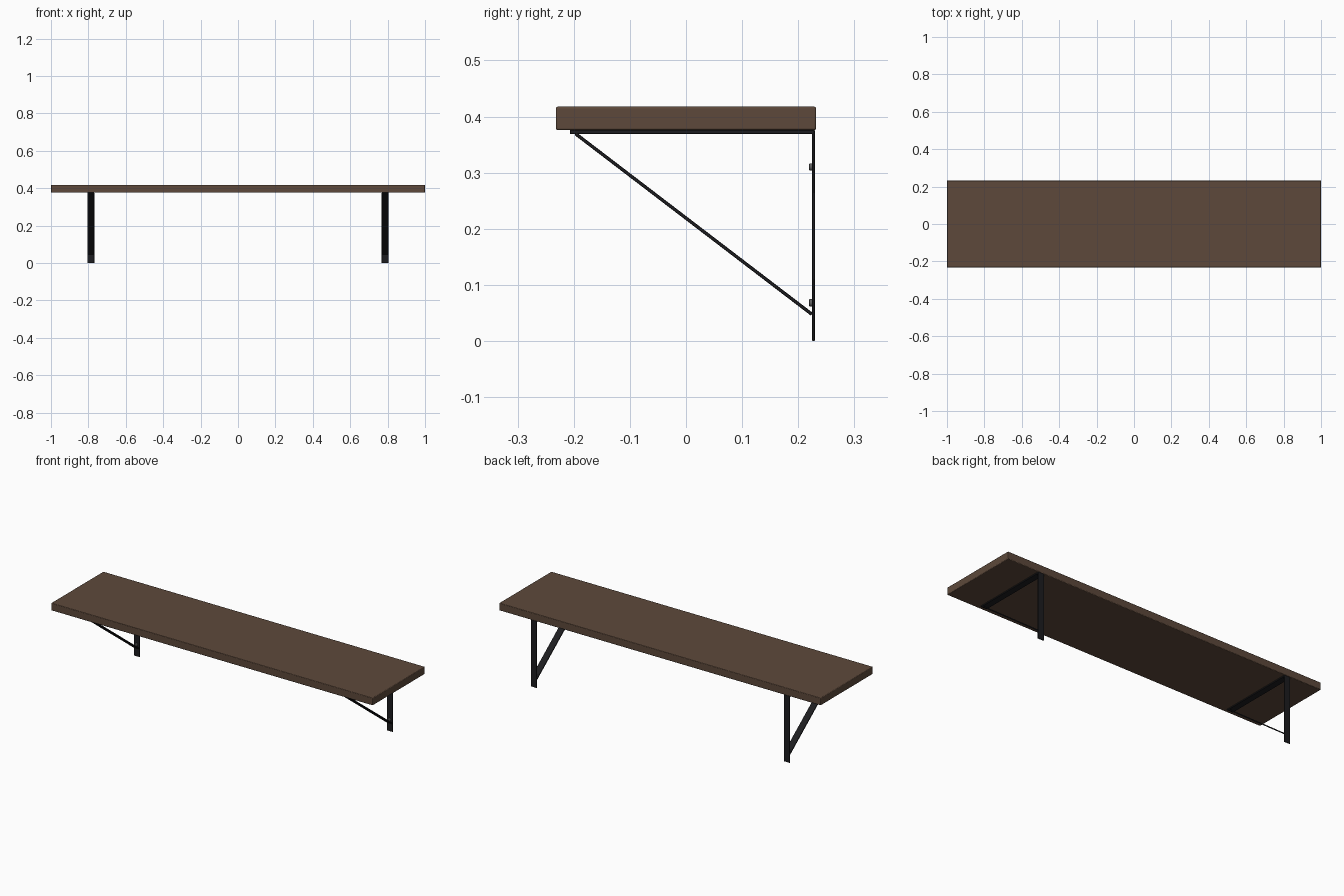
import bpy, math
from mathutils import Vector

if "Cube" in bpy.data.objects:
    bpy.data.objects.remove(bpy.data.objects["Cube"])


def material(name, color):
    m = bpy.data.materials.new(name)
    m.diffuse_color = color
    m.use_nodes = True
    m.node_tree.nodes["Principled BSDF"].inputs["Base Color"].default_value = m.diffuse_color
    return m


wood = material("dark_wood", (0.11, 0.066, 0.043, 1))
black = material("black_steel", (0.012, 0.012, 0.014, 1))
steel = material("screw_steel", (0.12, 0.12, 0.12, 1))


def finish(ob, name, mat, bevel, segments=1):
    ob.name = name
    ob.data.materials.append(mat)
    bpy.ops.object.transform_apply(location=False, rotation=False, scale=True)
    if bevel:
        b = ob.modifiers.new("edge_bevel", 'BEVEL')
        b.width, b.segments = bevel, segments
    bpy.ops.object.shade_smooth_by_angle(angle=math.radians(30))
    return ob


def box(name, lo, hi, mat, bevel=0.0, segments=1):
    lo, hi = Vector(lo), Vector(hi)
    bpy.ops.mesh.primitive_cube_add(size=1, location=(lo + hi) / 2)
    ob = bpy.context.object
    ob.scale = hi - lo
    return finish(ob, name, mat, bevel, segments)


def strut(name, x, a, b, width, thick, mat):
    # flat bar running between two (y, z) points
    d = Vector((0, b[0] - a[0], b[1] - a[1]))
    bpy.ops.mesh.primitive_cube_add(
        size=1, location=(x, (a[0] + b[0]) / 2, (a[1] + b[1]) / 2),
        rotation=(math.atan2(d.z, d.y), 0, 0))
    ob = bpy.context.object
    ob.scale = (width, d.length, thick)
    return finish(ob, name, mat, 0.001)


# Shelf board
box("shelf_board", (-1, -0.232, 0.376), (1, 0.232, 0.4175), wood, 0.003, 2)

# Two brackets
W = 0.0185
for side, x in (("left", -0.787), ("right", 0.787)):
    box(side + "_wall_plate", (x - W, 0.2245, 0), (x + W, 0.2295, 0.374), black, 0.001)
    box(side + "_shelf_plate", (x - W, -0.207, 0.369), (x + W, 0.2295, 0.3762), black, 0.001)
    strut(side + "_diagonal_brace", x, (-0.197, 0.3695), (0.2245, 0.0475),
          2 * W, 0.006, black)
    # Screw heads on the wall plate
    for i, z in enumerate((0.068, 0.31)):
        bpy.ops.mesh.primitive_cylinder_add(
            vertices=16, radius=0.0065, depth=0.006, location=(x, 0.2225, z),
            rotation=(math.radians(90), 0, 0))
        finish(bpy.context.object, f"{side}_screw_{i + 1}", steel, 0.001)
